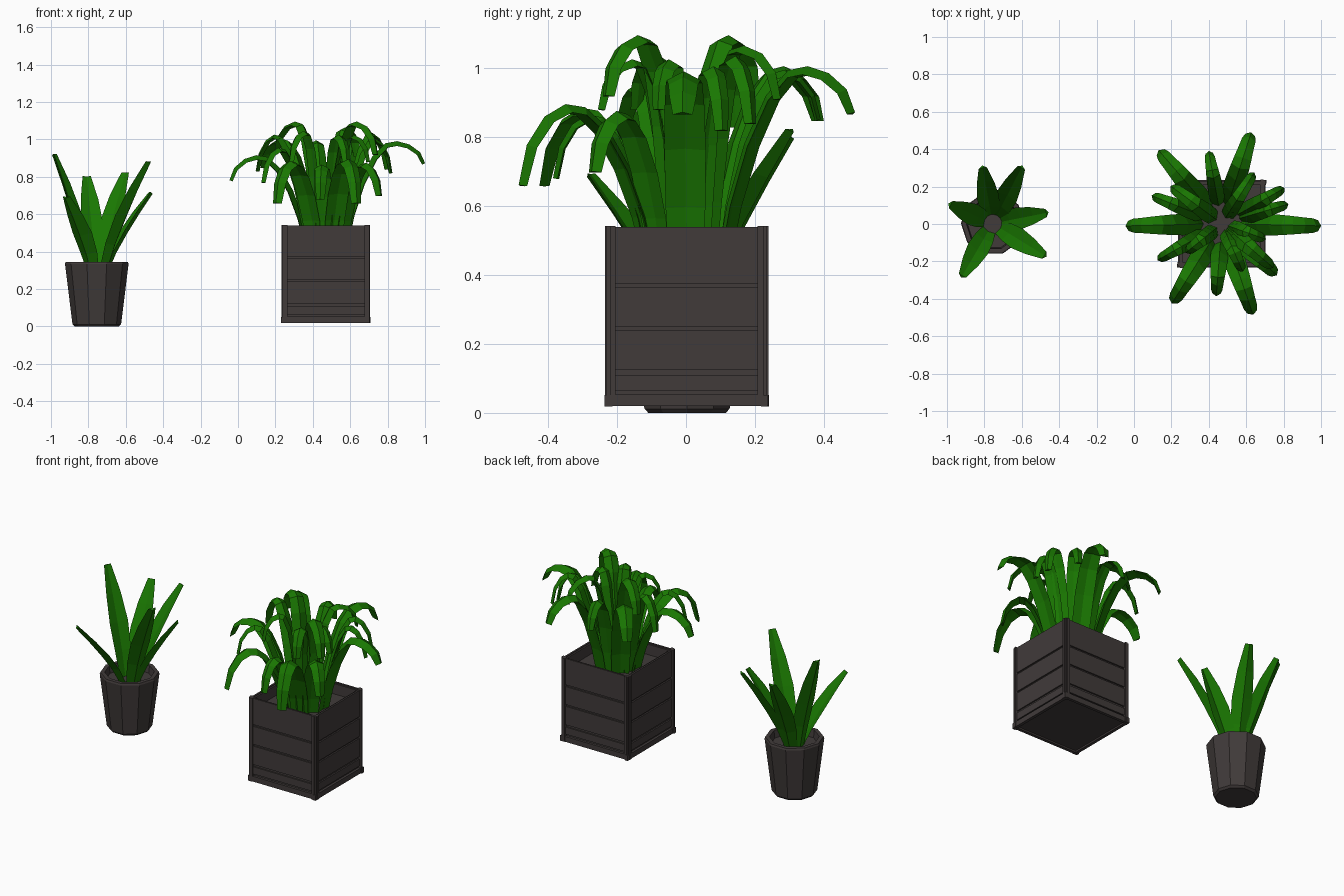
import bpy, bmesh, math
from mathutils import Vector, Matrix

if "Cube" in bpy.data.objects:
    bpy.data.objects.remove(bpy.data.objects["Cube"])


def material(name, rgb):
    m = bpy.data.materials.new(name)
    m.diffuse_color = (*rgb, 1)
    m.use_nodes = True
    m.node_tree.nodes["Principled BSDF"].inputs["Base Color"].default_value = m.diffuse_color
    return m


GREEN = material("leaf green", (0.010, 0.185, 0.0005))
GREY = material("charcoal planter", (0.052, 0.043, 0.042))


def finish(name, bm, mat):
    bmesh.ops.recalc_face_normals(bm, faces=bm.faces)
    me = bpy.data.meshes.new(name)
    bm.to_mesh(me)
    bm.free()
    me.materials.append(mat)
    ob = bpy.data.objects.new(name, me)
    bpy.context.collection.objects.link(ob)
    return ob


def add_box(bm, lo, hi, turn=None):
    """Axis-aligned box between two corners, optionally transformed."""
    lo, hi = Vector(lo), Vector(hi)
    mat = Matrix.Translation((lo + hi) / 2) @ Matrix.Diagonal((*(hi - lo), 1))
    bmesh.ops.create_cube(bm, size=1, matrix=(turn or Matrix()) @ mat)


def add_leaf(bm, points, widths, fold, thick=0.01):
    """Folded strip along a path, closed with a thin diamond-like section."""
    flat = points[-1] - points[0]
    side = Vector((-flat.y, flat.x, 0)).normalized()
    rings = []
    for i, p in enumerate(points):
        tan = points[min(i + 1, len(points) - 1)] - points[max(i - 1, 0)]
        up = tan.cross(side).normalized()
        w = widths[i] / 2
        f = fold * w
        section = [p + side * w + up * f, p + up * thick / 2,
                   p - side * w + up * f, p - up * thick]
        rings.append([bm.verts.new(v) for v in section])
    for a, b in zip(rings, rings[1:]):
        for k in range(4):
            bm.faces.new((a[k], a[(k + 1) % 4], b[(k + 1) % 4], b[k]))
    bm.faces.new(rings[0])
    bm.faces.new(rings[-1])


# Ten-sided tapered pot with a recessed top
POT = Vector((-0.755, 0.003, 0))
bm = bmesh.new()
rings = []
for r, z in [(0.118, 0), (0.13, 0.012), (0.17, 0.335), (0.166, 0.346),
             (0.142, 0.346), (0.136, 0.30)]:
    rings.append([bm.verts.new(POT + Vector((r * math.cos(math.tau * i / 10),
                                             r * math.sin(math.tau * i / 10), z)))
                  for i in range(10)])
for a, b in zip(rings, rings[1:]):
    for i in range(10):
        j = (i + 1) % 10
        bm.faces.new((a[i], a[j], b[j], b[i]))
bm.faces.new(rings[0])
bm.faces.new(rings[-1])
finish("round_pot", bm, GREY)

# Sword leaves of the small plant, given by their tips
bm = bmesh.new()
for tip in [(-0.985, 0.105, 0.92), (-0.92, -0.28, 0.69), (-0.81, 0.305, 0.80),
            (-0.60, 0.305, 0.82), (-0.465, 0.06, 0.715), (-0.475, -0.17, 0.88)]:
    d = Vector(tip) - POT
    d.z = 0
    reach = d.length
    d.normalize()
    pts = []
    for t in (0, 0.25, 0.5, 0.75, 1):
        r = 0.05 + (reach - 0.05) * t ** 1.2
        pts.append(POT + d * r + Vector((0, 0, 0.29 + (tip[2] - 0.29) * t)))
    add_leaf(bm, pts, [0.075, 0.105, 0.12, 0.095, 0.045], 0.35)
finish("sword_leaves", bm, GREEN)

# Square crate: four identical sides turned about its centre
BOX = Vector((0.47, 0.002, 0))
H = 0.237
bm = bmesh.new()
for q in range(4):
    turn = Matrix.Translation(BOX) @ Matrix.Rotation(q * math.pi / 2, 4, 'Z')
    # backing wall
    add_box(bm, (-H + 0.02, -H + 0.018, 0.03), (H - 0.02, -H + 0.03, 0.535), turn)
    # planks
    for z0, z1 in [(0.065, 0.11), (0.124, 0.24), (0.251, 0.364), (0.375, 0.54)]:
        add_box(bm, (-H + 0.025, -H + 0.009, z0), (H - 0.025, -H + 0.02, z1), turn)
    # upright stiles at both ends
    for s in (-1, 1):
        xs = sorted((s * (H - 0.014), s * (H - 0.031)))
        add_box(bm, (xs[0], -H, 0.02), (xs[1], -H + 0.022, 0.542), turn)
    # bottom rail, with its ends poking out past the corners
    add_box(bm, (-H + 0.02, -H + 0.003, 0.02), (H - 0.02, -H + 0.022, 0.053), turn)
    add_box(bm, (-H - 0.002, -H + 0.003, 0.018), (-H + 0.022, -H + 0.022, 0.052), turn)
    # corner post
    add_box(bm, (-H + 0.005, -H + 0.005, 0.02), (-H + 0.022, -H + 0.022, 0.542), turn)
finish("crate_sides", bm, GREY)

bm = bmesh.new()
c = H - 0.025
add_box(bm, BOX + Vector((-c, -c, 0.03)), BOX + Vector((c, c, 0.045)))
add_box(bm, BOX + Vector((-c, -c, 0.44)), BOX + Vector((c, c, 0.47)))
finish("crate_floor_and_soil", bm, GREY)

# Arching leaves: tip x, tip y, peak height, tip height, width
OUTER = [(-0.04, -0.01, 0.91, 0.78, 0.11), (0.135, 0.39, 1.00, 0.85, 0.11),
         (0.625, 0.485, 1.00, 0.87, 0.11), (0.995, -0.01, 0.985, 0.87, 0.115),
         (0.76, -0.27, 0.87, 0.70, 0.10), (0.635, -0.48, 0.89, 0.66, 0.11),
         (0.205, -0.42, 0.88, 0.66, 0.11), (0.40, 0.385, 0.99, 0.85, 0.08),
         (0.44, -0.38, 0.86, 0.68, 0.09), (0.10, 0.15, 1.02, 0.83, 0.08),
         (0.13, -0.19, 0.95, 0.77, 0.08), (0.82, 0.105, 1.00, 0.82, 0.08),
         (0.80, 0.19, 1.03, 0.84, 0.08)]
INNER = [(0.64, 0.27, 1.06, 0.91, 0.08), (0.74, -0.23, 1.09, 0.92, 0.09),
         (0.58, -0.25, 1.02, 0.88, 0.08), (0.28, -0.15, 1.04, 0.88, 0.08),
         (0.20, 0.20, 1.09, 0.93, 0.09), (0.70, -0.08, 1.02, 0.88, 0.08)]


def arching(name, leaves, base, fractions):
    bm = bmesh.new()
    rise = [0, 0.28, 0.60, 0.85, 0.98, 1.0]
    taper = [0.9, 1, 1.05, 1, 0.92, 0.85, 0.75, 0.68, 0.5]
    for x, y, peak, tip, width in leaves:
        d = Vector((x, y, 0)) - BOX
        reach = d.length
        d.normalize()
        zs = [0.45 + (peak - 0.45) * k for k in rise]
        zs += [peak - (peak - tip) * k for k in (0.15, 0.5, 1)]
        pts = [BOX + d * (base + (reach - base) * f) + Vector((0, 0, z))
               for f, z in zip(fractions, zs)]
        add_leaf(bm, pts, [width * k for k in taper], -0.4, 0.012)
    finish(name, bm, GREEN)


arching("outer_arching_leaves", OUTER, 0.10,
        [0, 0.07, 0.20, 0.36, 0.52, 0.66, 0.81, 0.94, 1])
arching("inner_arching_leaves", INNER, 0.04,
        [0, 0.05, 0.13, 0.25, 0.40, 0.56, 0.78, 0.94, 1])
